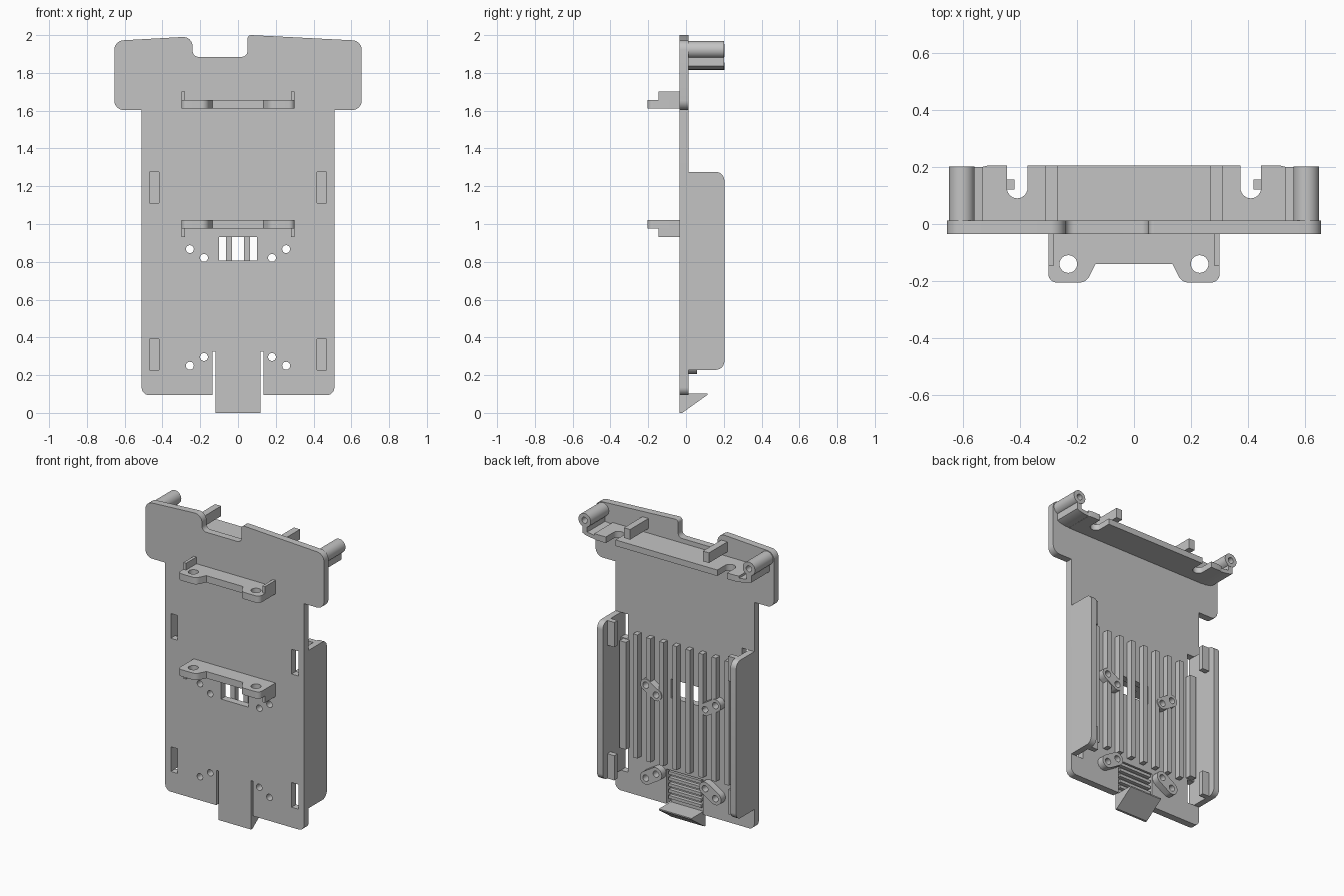
import bpy, bmesh, math
from mathutils import Vector

cube = bpy.data.objects.get("Cube")
if cube:
    bpy.data.objects.remove(cube)

GREY = (0.55, 0.55, 0.55, 1)
mat = bpy.data.materials.new("plain grey")
mat.use_nodes = True
mat.diffuse_color = GREY
mat.node_tree.nodes["Principled BSDF"].inputs["Base Color"].default_value = GREY

FRONT, BACK, REAR = -0.035, 0.012, 0.205  # plate faces and rearmost depth


def rounded(points, steps=6):
    """Outline from (u, v) corners; a third value rounds that corner."""
    out = []
    for i, p in enumerate(points):
        c = Vector(p[:2])
        if len(p) == 2:
            out.append(c)
            continue
        a = (Vector(points[i - 1][:2]) - c).normalized()
        b = (Vector(points[(i + 1) % len(points)][:2]) - c).normalized()
        half = a.angle(b) / 2
        centre = c + (a + b).normalized() * p[2] / math.sin(half)
        reach = p[2] / math.tan(half)
        start, end = c + a * reach - centre, c + b * reach - centre
        for k in range(steps + 1):
            out.append(centre + start.lerp(end, k / steps).normalized() * p[2])
    return out


def circle(u, v, r, n=24):
    return [(u + r * math.cos(k * math.tau / n), v + r * math.sin(k * math.tau / n)) for k in range(n)]


def rect(u0, u1, v0, v1):
    return [(u0, v0), (u1, v0), (u1, v1), (u0, v1)]


def flip(loop, s):
    return [(p[0] * s,) + tuple(p[1:]) for p in loop]


def symmetric(right):
    """Close a right-hand half outline with its mirror image."""
    return rounded(right + flip(right, -1)[::-1])


def prism(name, outline, axis, lo, hi, holes=()):
    """Extrude an outline with holes along an axis."""
    place = {"x": lambda u, v, w: (w, u, v),
             "y": lambda u, v, w: (u, w, v),
             "z": lambda u, v, w: (u, v, w)}[axis]
    bm = bmesh.new()
    for loop in [outline, *holes]:
        vs = [bm.verts.new(place(p[0], p[1], lo)) for p in loop]
        for i, v in enumerate(vs):
            bm.edges.new((vs[i - 1], v))
    bmesh.ops.triangle_fill(bm, edges=bm.edges[:], use_beauty=True, normal=place(0, 0, 1))
    grown = bmesh.ops.extrude_face_region(bm, geom=bm.faces[:], use_keep_orig=True)
    moved = [g for g in grown["geom"] if isinstance(g, bmesh.types.BMVert)]
    bmesh.ops.translate(bm, verts=moved, vec=place(0, 0, hi - lo))
    bmesh.ops.recalc_face_normals(bm, faces=bm.faces[:])
    mesh = bpy.data.meshes.new(name)
    bm.to_mesh(mesh)
    bm.free()
    mesh.materials.append(mat)
    ob = bpy.data.objects.new(name, mesh)
    bpy.context.collection.objects.link(ob)
    bpy.ops.object.select_all(action="DESELECT")
    ob.select_set(True)
    bpy.context.view_layer.objects.active = ob
    bpy.ops.object.shade_smooth_by_angle(angle=math.radians(35))


SIDES = (("left", 1), ("right", -1))
SLOTS = ((0.228, 0.392), (1.112, 1.276))
SCREWS = (((0.18, 0.296), (0.255, 0.25)), ((0.18, 0.821), (0.255, 0.867)))

# Back plate with wide notched head, slots, screw holes and window
outline = rounded([
    (-0.51, 0.094, 0.04), (-0.135, 0.094), (-0.135, 0.325), (0.135, 0.325), (0.135, 0.094),
    (0.51, 0.094, 0.04), (0.51, 1.603), (0.655, 1.603, 0.05), (0.655, 1.97, 0.05),
    (0.05, 2.001, 0.02), (0.05, 1.885, 0.03), (-0.24, 1.885, 0.03),
    (-0.24, 1.993, 0.05), (-0.655, 1.97, 0.05), (-0.655, 1.603, 0.05), (-0.51, 1.603)])
holes = [rect(-0.1, 0.1, 0.807, 0.931)]
for _, s in SIDES:
    holes += [flip(rect(0.418, 0.469, a, b), s) for a, b in SLOTS]
    holes += [circle(u * s, v, 0.021) for pair in SCREWS for u, v in pair]
prism("back_plate", outline, "y", FRONT, BACK, holes)

# Flexible tongue with grip teeth and a wedge hook
teeth = []
for k in range(5):
    z = 0.135 + k * 0.04
    teeth += [(-0.012, z), (BACK, z), (BACK, z + 0.02), (-0.012, z + 0.02)]
prism("latch_tongue",
      [(FRONT, 0), (-0.02, 0), (0.113, 0.095), (0.113, 0.103), (-0.012, 0.103)]
      + teeth + [(-0.012, 0.326), (FRONT, 0.326)], "x", -0.12, 0.12)

# Front brackets with screw ears; the end tabs point up or down
bracket = symmetric([(0.135, -0.14), (0.167, -0.205, 0.04), (0.3, -0.205, 0.03), (0.3, FRONT)])
for name, z, tab0, tab1 in (("upper", 1.612, 1.612, 1.702), ("lower", 0.976, 0.931, 1.021)):
    prism(name + "_bracket", bracket, "z", z, z + 0.045,
          [circle(0.23 * s, -0.14, 0.031) for _, s in SIDES])
    for side, s in SIDES:
        prism(f"{name}_bracket_tab_{side}", flip(rect(0.28, 0.3, -0.145, FRONT), s), "z", tab0, tab1)

# Rear shelf with two round-bottomed notches
prism("rear_shelf", symmetric([
    (0.373, REAR), (0.373, 0.09, 0.0355), (0.445, 0.09, 0.0355), (0.445, REAR),
    (0.51, REAR), (0.53, 0.2), (0.53, BACK)]), "z", 1.815, 1.855)

for side, s in SIDES:
    # Thin shelf end rising to a fin, screw post and support bar
    fin = [(0.51, 1.815), (0.56, 1.818), (0.6, 1.826), (0.62, 1.836), (0.62, 1.895),
           (0.585, 1.895), (0.585, 1.848), (0.51, 1.838)]
    prism("shelf_end_" + side, flip(fin, s), "y", BACK, 0.2)
    prism("screw_post_" + side, circle(0.603 * s, 1.923, 0.045, 32), "y", BACK, 0.202,
          [circle(0.603 * s, 1.923, 0.02)])
    prism("support_bar_" + side, flip(rect(0.267, 0.312, 1.885, 1.952), s), "y", BACK, REAR)

    # Side wall with rounded rear corners and inner clips
    wall = rounded([(BACK, 0.228), (0.203, 0.228, 0.045), (0.203, 1.276, 0.045), (BACK, 1.276)])
    x0, x1 = sorted((0.469 * s, 0.51 * s))
    prism("side_wall_" + side, wall, "x", x0, x1)
    for level, (a, b) in zip(("lower", "upper"), SLOTS):
        prism(f"{level}_clip_{side}", flip(rect(0.418, 0.47, 0.12, 0.155), s), "z", a, b)

    # Vertical ribs, broken around the holes; the outermost is wide and sits between slots
    for k in range(4):
        x = 0.048 + 0.096 * k
        spans = [(0.36, 0.842), (0.89, 1.18)] if k == 2 else [(0.36, 1.18)]
        for a, b in spans:
            prism("rib_" + side, flip(rect(x - 0.016, x + 0.016, a, b), s), "y", BACK, 0.052)
    prism("outer_rib_" + side, flip(rect(0.405, 0.452, 0.396, 1.108), s), "y", BACK, 0.052)

    # Oblong bosses around each pair of screw holes
    for level, (p, q) in zip(("lower", "upper"), SCREWS):
        r = 0.043 if level == "lower" else 0.04
        d = (Vector(q) - Vector(p)).normalized()
        turn = math.atan2(d.y, d.x)
        boss = []
        for (u, v), first in ((q, -0.5), (p, 0.5)):
            for k in range(13):
                t = turn + math.pi * (first + k / 12)
                boss.append((u + r * math.cos(t), v + r * math.sin(t)))
        prism(f"{level}_boss_{side}", flip(boss, s), "y", BACK, 0.058,
              [circle(u * s, v, 0.021) for u, v in (p, q)])
